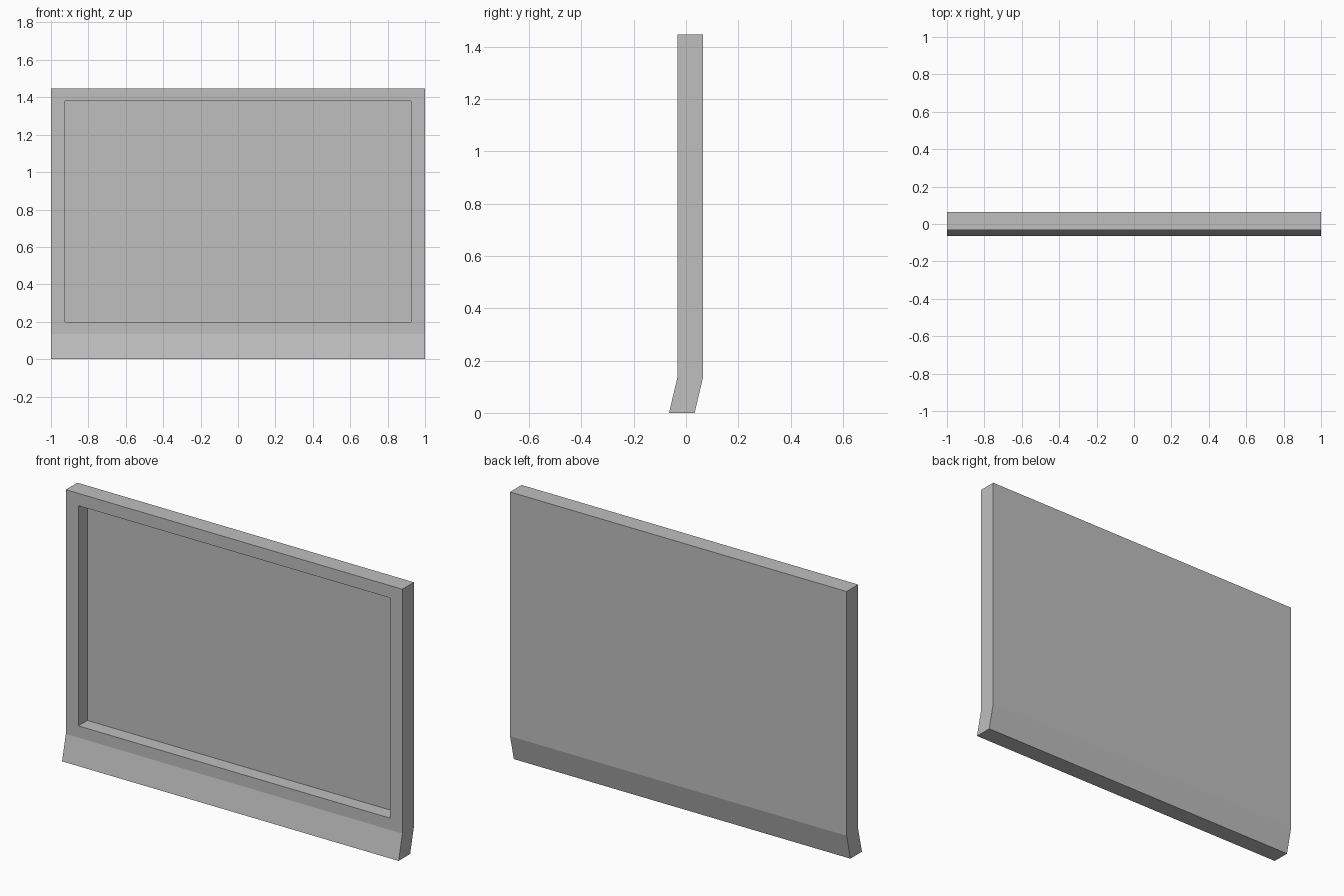
import bpy
import bmesh
from mathutils import Vector

cube = bpy.data.objects.get("Cube")
if cube:
    bpy.data.objects.remove(cube, do_unlink=True)

# Single flat grey
grey = bpy.data.materials.new("plain grey")
grey.use_nodes = True
colour = (0.52, 0.52, 0.52, 1)
grey.diffuse_color = colour
grey.node_tree.nodes["Principled BSDF"].inputs["Base Color"].default_value = colour

HALF_WIDTH, HEIGHT, BEND = 1.0, 1.447, 0.135
FRONT, BACK, KICK = -0.033, 0.065, 0.032
RECESS_X, RECESS_LOW, RECESS_TOP, RECESS_DEPTH = 0.926, 0.198, 1.381, 0.077

# Side profile: upright slab with a foot kicked forward
profile = [(FRONT - KICK, 0), (BACK - KICK, 0), (BACK, BEND),
           (BACK, HEIGHT), (FRONT, HEIGHT), (FRONT, BEND)]

bm = bmesh.new()
side = bm.faces.new([bm.verts.new((-HALF_WIDTH, y, z)) for y, z in profile])
extruded = bmesh.ops.extrude_face_region(bm, geom=[side], use_keep_orig=True)
bmesh.ops.translate(bm, vec=(2 * HALF_WIDTH, 0, 0),
                    verts=[v for v in extruded["geom"] if isinstance(v, bmesh.types.BMVert)])
bmesh.ops.recalc_face_normals(bm, faces=bm.faces)

# Recessed front panel: inset a border, then push the centre back
panel = min(bm.faces, key=lambda f: f.normal.dot(Vector((0, 1, 0))))
middle = panel.calc_center_median().z
bmesh.ops.inset_region(bm, faces=[panel], thickness=0.06)
for v in panel.verts:
    v.co.x = RECESS_X if v.co.x > 0 else -RECESS_X
    v.co.z = RECESS_TOP if v.co.z > middle else RECESS_LOW
floor = bmesh.ops.extrude_discrete_faces(bm, faces=[panel])["faces"][0]
bmesh.ops.translate(bm, vec=(0, RECESS_DEPTH, 0), verts=floor.verts)
bmesh.ops.recalc_face_normals(bm, faces=bm.faces)

mesh = bpy.data.meshes.new("recessed_panel")
bm.to_mesh(mesh)
bm.free()
mesh.materials.append(grey)
bpy.context.collection.objects.link(bpy.data.objects.new("recessed_panel", mesh))
